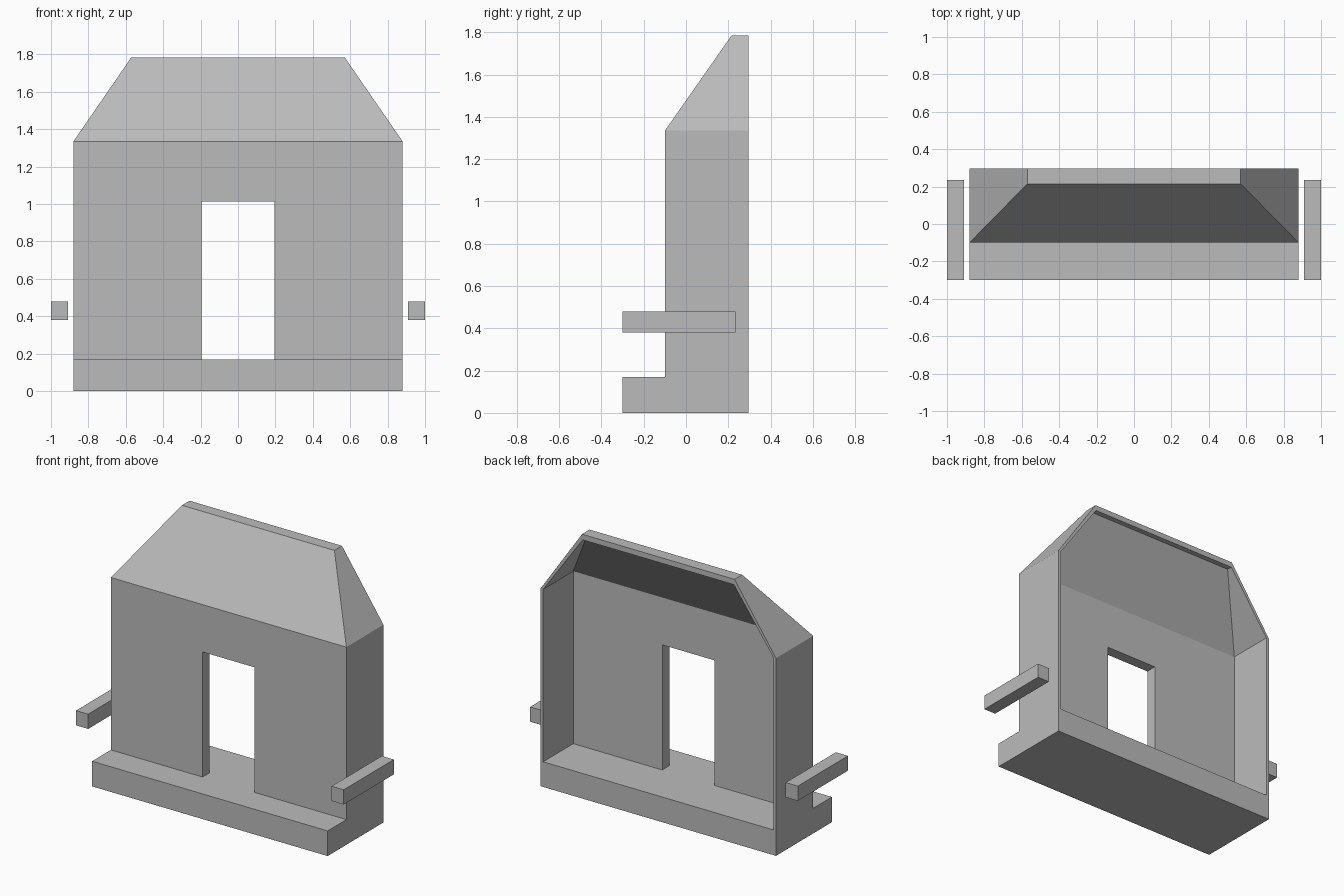
import bpy
import bmesh

cube = bpy.data.objects.get("Cube")
if cube:
    bpy.data.objects.remove(cube, do_unlink=True)

grey = bpy.data.materials.new("plain_grey")
grey.use_nodes = True
colour = (0.5, 0.5, 0.5, 1)
grey.diffuse_color = colour
grey.node_tree.nodes["Principled BSDF"].inputs["Base Color"].default_value = colour


def loft(name, rings):
    """Closed solid through rectangles given as (x0, x1, y0, y1, z)."""
    bm = bmesh.new()
    loops = [[bm.verts.new(p) for p in ((x0, y0, z), (x1, y0, z), (x1, y1, z), (x0, y1, z))]
             for x0, x1, y0, y1, z in rings]
    bm.faces.new(loops[0][::-1])
    bm.faces.new(loops[-1])
    for low, high in zip(loops, loops[1:]):
        for i in range(4):
            j = (i + 1) % 4
            bm.faces.new((low[i], low[j], high[j], high[i]))
    bmesh.ops.recalc_face_normals(bm, faces=bm.faces)
    mesh = bpy.data.meshes.new(name)
    bm.to_mesh(mesh)
    bm.free()
    mesh.materials.append(grey)
    obj = bpy.data.objects.new(name, mesh)
    bpy.context.collection.objects.link(obj)
    return obj


def box(name, x0, x1, y0, y1, z0, z1):
    return loft(name, [(x0, x1, y0, y1, z0), (x0, x1, y0, y1, z1)])


def carve(obj, cutters):
    """Cut the shapes out for good and discard them."""
    for cutter in cutters:
        cutter.hide_render = True
        mod = obj.modifiers.new("cut", 'BOOLEAN')
        mod.operation = 'DIFFERENCE'
        mod.solver = 'EXACT'
        mod.object = cutter
    bpy.context.view_layer.update()
    graph = bpy.context.evaluated_depsgraph_get()
    result = bpy.data.meshes.new_from_object(obj.evaluated_get(graph))
    obj.modifiers.clear()
    obj.data = result
    for cutter in cutters:
        bpy.data.objects.remove(cutter, do_unlink=True)


half, back = 0.88, 0.296
floor, eave, ridge = 0.17, 1.335, 1.785

# Base slab with a step in front of the wall
box("base_step", -half, half, -0.3, back, 0, floor)

# Wall and hipped roof, hollow and open at the back, with a doorway
shell = loft("wall_and_roof", [(-half, half, -0.1, back, floor),
                               (-half, half, -0.1, back, eave),
                               (-0.57, 0.57, 0.215, back, ridge)])
inner = half - 0.02
hollow = loft("hollow_cutter", [(-inner, inner, -0.025, 0.5, 0.1),
                                (-inner, inner, -0.025, 0.5, eave),
                                (-0.565, 0.565, 0.26, 0.5, 1.748)])
door = box("door_cutter", -0.195, 0.195, -0.3, 0.1, 0.1, 1.015)
carve(shell, [hollow, door])

# Free-standing rails beside the wall
for side, x0, x1 in (("left", 0.91, 1.0), ("right", -1.0, -0.91)):
    box(side + "_rail", x0, x1, -0.3, 0.235, 0.38, 0.48)
